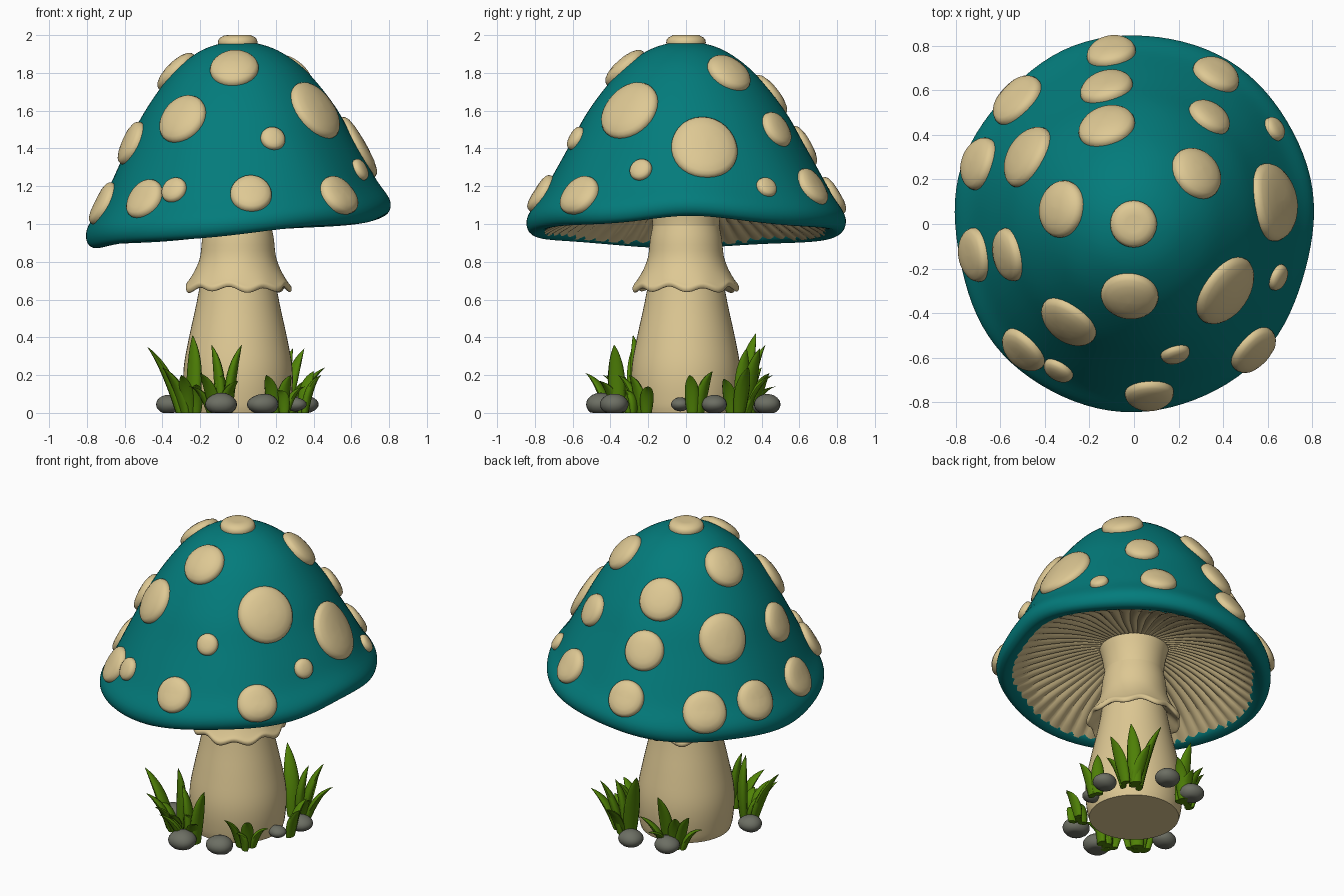
import bpy, bmesh, math, random
from mathutils import Vector
from mathutils.bvhtree import BVHTree

if "Cube" in bpy.data.objects:
    bpy.data.objects.remove(bpy.data.objects["Cube"])

random.seed(4)
TAU = math.tau


def material(name, rgb):
    m = bpy.data.materials.new(name)
    m.diffuse_color = (*rgb, 1)
    m.use_nodes = True
    m.node_tree.nodes["Principled BSDF"].inputs["Base Color"].default_value = m.diffuse_color
    return m


TEAL = material("teal", (0.001, 0.2, 0.2))
CREAM = material("cream", (0.73, 0.58, 0.295))
GREEN = material("grass green", (0.08, 0.225, 0.002))
GREY = material("stone grey", (0.15, 0.157, 0.125))


def finish(bm, name, mat, angle=60):
    bmesh.ops.recalc_face_normals(bm, faces=bm.faces)
    me = bpy.data.meshes.new(name)
    bm.to_mesh(me)
    bm.free()
    me.materials.append(mat)
    ob = bpy.data.objects.new(name, me)
    bpy.context.collection.objects.link(ob)
    bpy.context.view_layer.objects.active = ob
    ob.select_set(True)
    bpy.ops.object.shade_smooth_by_angle(angle=math.radians(angle))
    ob.select_set(False)
    return ob


def loft(bm, rings, start=False, end=False):
    """Skin a list of closed rings of points, optionally capping the ends."""
    vs = [[bm.verts.new(p) for p in ring] for ring in rings]
    n = len(vs[0])
    for a, b in zip(vs, vs[1:]):
        for i in range(n):
            j = (i + 1) % n
            bm.faces.new((a[i], a[j], b[j], b[i]))
    if start:
        bm.faces.new(vs[0])
    if end:
        bm.faces.new(vs[-1])


def smooth_profile(pts, steps=4):
    """Catmull-Rom interpolation through 2D points."""
    p = [Vector(q) for q in pts]
    p = [2 * p[0] - p[1]] + p + [2 * p[-1] - p[-2]]
    out = []
    for a, b, c, d in zip(p, p[1:], p[2:], p[3:]):
        for k in range(steps):
            t = k / steps
            out.append(0.5 * (2 * b + (c - a) * t + (2 * a - 5 * b + 4 * c - d) * t * t
                              + (3 * b - a - 3 * c + d) * t ** 3))
    return out + [p[-2]]


# Tilted, slightly wavy rim shared by the cap and the gills
def rim(a):
    bump = 0.02 * math.exp(-(math.atan2(math.sin(a), math.cos(a)) / 0.35) ** 2)
    return 0.95 + 0.07 * math.cos(a) + bump + 0.006 * math.sin(5 * a + 1)


def spread(a):
    swell = 0.022 * math.exp(-((a - 0.8) / 0.4) ** 2) - 0.012 * math.exp(-((a - 5.5) / 0.4) ** 2)
    return 1 - 0.025 * math.cos(2 * a) + 0.006 * math.sin(5 * a) + swell


def around(r, z, n):
    return [(r * math.cos(TAU * i / n), r * math.sin(TAU * i / n), z) for i in range(n)]


# Cap: (radius, height fraction from rim to crown), starting inside the rounded lip
CAP = [(0.70, 0.045), (0.725, 0.014), (0.76, 0.0), (0.79, 0.0), (0.815, 0.02), (0.825, 0.06),
       (0.81, 0.11), (0.75, 0.2), (0.68, 0.33), (0.61, 0.46), (0.53, 0.61), (0.43, 0.75),
       (0.33, 0.86), (0.21, 0.945), (0.1, 0.985), (0.004, 0.995)]
N = 96
rings = []
for r, t in smooth_profile(CAP):
    ring = []
    for i in range(N):
        a = TAU * i / N
        low = 1 - t
        rr = r * (1 + (spread(a) - 1) * min(1, low * 1.3))
        rr *= 1 + 0.006 * math.sin(7 * a + 6 * t) * low
        ring.append((rr * math.cos(a), rr * math.sin(a), rim(a) + (1.97 - rim(a)) * t))
    rings.append(ring)
bm = bmesh.new()
loft(bm, rings, end=True)
bmesh.ops.recalc_face_normals(bm, faces=bm.faces)
tree = BVHTree.FromBMesh(bm)
finish(bm, "cap", TEAL)

# Gills: radial ridges under the cap
bm = bmesh.new()
rings = []
GILLS = 56
for k in range(15):
    f = k / 14
    ring = []
    for i in range(GILLS * 6):
        a = TAU * i / (GILLS * 6)
        r = (0.735 * (1 - f) + 0.15 * f) * spread(a)
        z = rim(a) + 0.012 + (1.14 - rim(a)) * (1 - (1 - f) ** 1.7)
        ridge = 0.015 * min(1, 5 * f + 0.3) * min(1, 1.3 - f) * abs(math.cos(a * GILLS / 2))
        swirl = a + 0.05 * math.sin(4 * f + 3 * a) * f
        ring.append((r * math.cos(swirl), r * math.sin(swirl), z - ridge + 0.01 * min(1, 5 * f)))
    rings.append(ring)
loft(bm, rings)
finish(bm, "gills", CREAM)

# Stem: bulging foot, flared top
STEM = [(0.268, 0), (0.28, 0.05), (0.29, 0.16), (0.284, 0.27), (0.255, 0.42), (0.22, 0.58),
        (0.195, 0.72), (0.18, 0.85), (0.175, 0.96), (0.185, 1.06), (0.205, 1.15)]
bm = bmesh.new()
loft(bm, [around(r, z, 48) for r, z in smooth_profile(STEM)], True, True)
finish(bm, "stem", CREAM)

# Ruffled skirt around the stem, with thickness turned back to the inside
SKIRT = [(0.174, 1.0), (0.19, 0.92), (0.2, 0.83), (0.225, 0.76), (0.26, 0.7), (0.278, 0.675),
         (0.27, 0.652), (0.25, 0.662), (0.21, 0.7), (0.18, 0.72)]
bm = bmesh.new()
rings = []
for r, z in smooth_profile(SKIRT, 3):
    wave = max(0, min(1, (0.85 - z) / 0.19))
    ring = []
    for i in range(108):
        a = TAU * i / 108
        s = 0.5 * math.cos(9 * a) + 0.2 * math.sin(4 * a)
        rr = r * (1 + 0.05 * s * wave)
        ring.append((rr * math.cos(a), rr * math.sin(a), z - 0.025 * s * wave))
    rings.append(ring)
loft(bm, rings)
finish(bm, "skirt", CREAM)

# Spots: raised pads wrapped onto the cap (x, y, z, radius)
SPOTS = [
    (0, 0, 1.97, .105), (-.34, .07, 1.82, .13), (-.02, -.32, 1.82, .13), (.29, .235, 1.81, .125),
    (-.12, .43, 1.67, .13), (-.12, .6, 1.4, .12), (-.1, .76, 1.14, .11), (-.49, .31, 1.47, .15),
    (-.72, .28, 1.12, .12), (-.54, .57, 1.1, .13), (-.57, -.14, 1.43, .12), (-.72, -.14, 1.11, .12),
    (-.31, -.46, 1.57, .14), (-.52, -.59, 1.15, .113), (-.36, -.69, 1.2, .07),
    (.18, -.56, 1.44, .065), (.07, -.78, 1.17, .108), (.41, -.3, 1.6, .17), (.53, -.56, 1.14, .118),
    (.67, -.25, 1.3, .06), (.64, .1, 1.41, .178), (.36, .51, 1.52, .1), (.65, .44, 1.21, .056),
    (.38, .69, 1.21, .108)]
for x, y, z, rad in SPOTS:
    c, n, _, _ = tree.find_nearest(Vector((x, y, z)))
    side = n.orthogonal().normalized()
    up = n.cross(side)
    bm = bmesh.new()
    rings = []
    for q, h in [(1.02, -0.012), (1.02, 0.009), (0.97, 0.023), (0.88, 0.033), (0.65, 0.043),
                 (0.35, 0.048), (0.03, 0.049)]:
        ring = []
        for i in range(32):
            a = TAU * i / 32
            p = c + (side * math.cos(a) + up * math.sin(a)) * rad * q
            s, m, _, _ = tree.find_nearest(p)
            ring.append(s + (m * 0.5 + n * 0.5) * h * min(0.95, 0.45 + rad * 4.5))
        rings.append(ring)
    if (x, y) == (0, 0):  # crown pad stays low
        rings = [[Vector((p.x, p.y, min(p.z, 2.0))) for p in ring] for ring in rings]
    loft(bm, rings, end=True)
    finish(bm, "cap_spot", CREAM, 80)


# Grass: broad, curved, tapered blades from base to tip
def blade(base, tip, width):
    base, tip = Vector((*base, 0)), Vector(tip)
    out = Vector((tip.x - base.x, tip.y - base.y, 0))
    out = out.normalized() if out.length > 0.03 else Vector((base.x, base.y, 0)).normalized()
    wide = Vector((-out.y, out.x, 0))
    mid = base.lerp(tip, 0.5) - out * 0.03 + Vector((0, 0, 0.06))
    bm = bmesh.new()
    rings = []
    for k in range(11):
        t = k / 10
        p = base * (1 - t) ** 2 + mid * 2 * t * (1 - t) + tip * t * t
        w = width * (0.65 + 1.2 * t - 1.82 * t * t)
        rings.append([p + wide * w * math.cos(TAU * i / 10) + out * w * 0.6 * math.sin(TAU * i / 10)
                      for i in range(10)])
    loft(bm, rings, True, True)
    finish(bm, "grass_blade", GREEN)


# Tufts: (base x, base y), then blade tips
TUFTS = [
    ((-.22, -.27), [(-.48, -.28, .35), (-.24, -.28, .41), (-.4, -.38, .24), (-.36, -.3, .17),
                    (-.3, -.44, .2), (-.22, -.4, .15)]),
    ((-.1, -.34), [(-.14, -.38, .36), (.02, -.38, .36), (-.2, -.53, .21), (0, -.46, .17),
                   (-.26, -.42, .14), (-.08, -.42, .2)]),
    ((.23, -.23), [(.28, -.3, .2), (.15, -.36, .2), (.36, -.2, .14), (.22, -.33, .12)]),
    ((.3, .06), [(.44, .02, .2), (.4, .14, .22)]),
    ((.23, .27), [(.1, .37, .42), (.35, .39, .34), (.29, .32, .34), (.46, .33, .24), (.38, .2, .18),
                  (.26, .46, .2)]),
    ((-.12, .29), [(-.09, .42, .36), (.03, .44, .21), (-.2, .4, .24), (-.06, .48, .14),
                   (-.26, .34, .24), (-.3, .26, .14)])]
for (bx, by), tips in TUFTS:
    for tip in tips:
        j = random.uniform(-0.02, 0.02)
        blade((bx * 0.7 + tip[0] * 0.3 + j, by * 0.7 + tip[1] * 0.3 - j), tip, 0.035 + tip[2] * 0.055)

# Stones around the foot (x, y, radius)
for x, y, r in [(-.09, -.45, .09), (.13, -.38, .085), (.31, -.03, .055), (.355, .15, .075),
                (.1, .43, .08), (-.13, .38, .08), (-.36, -.15, .075)]:
    bm = bmesh.new()
    bmesh.ops.create_uvsphere(bm, u_segments=20, v_segments=12, radius=1)
    spin = random.uniform(0, 3)
    for v in bm.verts:
        w = 1 + 0.06 * math.sin(3 * v.co.x + spin) * math.cos(2 * v.co.y)
        v.co = Vector((x + v.co.x * r * w, y + v.co.y * r * w * 0.9, max(0, 0.045 + v.co.z * r * 0.65 * w)))
    finish(bm, "stone", GREY)
